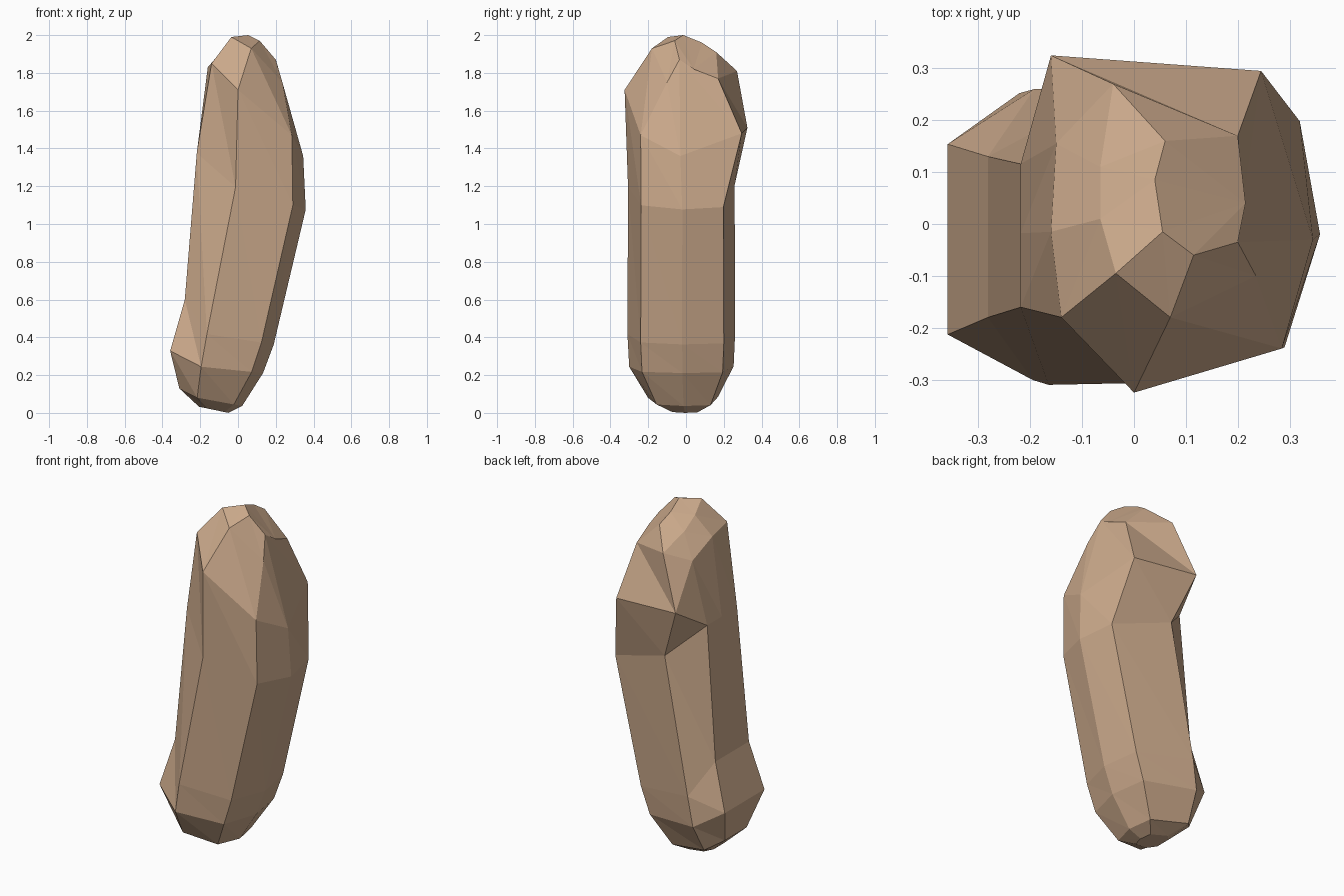
import bpy, bmesh

if "Cube" in bpy.data.objects:
    bpy.data.objects.remove(bpy.data.objects["Cube"])

LEAN = 0.2  # sideways lean of the body per unit of height
# Eight-sided cross-section of the body, counter-clockwise from the front
SECTION = [(-.05, -.31), (.26, -.24), (.33, -.02), (.29, .20),
           (-.08, .26), (-.21, .13), (-.21, -.02), (-.21, -.18)]


def body_ring(z, tilt, sx, sy, shift=0, lift=0, push=0, flare=1):
    """Leaning section; lift, push and flare act on the three left points."""
    ring = []
    for i, (x, y) in enumerate(SECTION):
        left = i >= 5
        h = z + tilt * x * sx + (lift if left else 0)
        px = x * sx + shift + (push if left else 0) + LEAN * (h - 1)
        ring.append((px, y * sy * (flare if left else 1), h))
    return ring


# Foot and trunk
rings = [
    body_ring(.02, -.2, .30, .30, shift=.05),
    body_ring(.075, -.18, .65, .65, lift=.03),
    body_ring(.24, -.10, .88, .97, lift=.07, push=-.04, flare=1.22),
    body_ring(.41, -.15, .96, 1.0, lift=.16),
    body_ring(1.18, -.30, 1.04, .99, lift=.13, push=-.075, flare=.9),
]
# Shoulder of the head, with its overhang at the back
rings.append([(0, -.325, 1.71), (.285, -.24, 1.47), (.345, -.03, 1.36),
              (.245, .295, 1.48), (-.16, .325, 1.51), (-.15, .155, 1.75),
              (-.16, -.015, 1.83), (-.14, -.18, 1.85)])
# Crown
rings.append([(.07, -.18, 1.93), (.235, -.10, 1.75), (.20, -.035, 1.87),
              (.20, .17, 1.77), (-.04, .27, 1.81), (-.065, .11, 1.88),
              (-.065, .01, 1.94), (-.035, -.095, 1.99)])
# Peak: shared points close the crown
front, side = (.115, -.06, 1.97), (.215, .04, 1.82)
back, ridge, apex = (.06, .16, 1.91), (.04, .085, 1.96), (.055, -.015, 2.0)
rings.append([front, front, side, back, back, ridge, apex, apex])

bm = bmesh.new()
cache = {}


def vert(p):
    if p not in cache:
        cache[p] = bm.verts.new(p)
    return cache[p]


def face(points):
    bm.faces.new([vert(p) for p in dict.fromkeys(points)])


# Skin between neighbouring rings, then both ends
for low, high in zip(rings, rings[1:]):
    for i in range(8):
        j = (i + 1) % 8
        face([low[i], low[j], high[j], high[i]])
face(rings[0][::-1])
face(rings[-1])
bmesh.ops.triangulate(bm, faces=[f for f in bm.faces if len(f.verts) > 3],
                      quad_method='ALTERNATE')
bmesh.ops.recalc_face_normals(bm, faces=bm.faces)

mesh = bpy.data.meshes.new("long_stone")
bm.to_mesh(mesh)
bm.free()
stone = bpy.data.objects.new("long_stone", mesh)
bpy.context.collection.objects.link(stone)

tan = bpy.data.materials.new("tan")
tan.diffuse_color = (.60, .40, .26, 1)
tan.use_nodes = True
tan.node_tree.nodes["Principled BSDF"].inputs["Base Color"].default_value = tan.diffuse_color
mesh.materials.append(tan)
